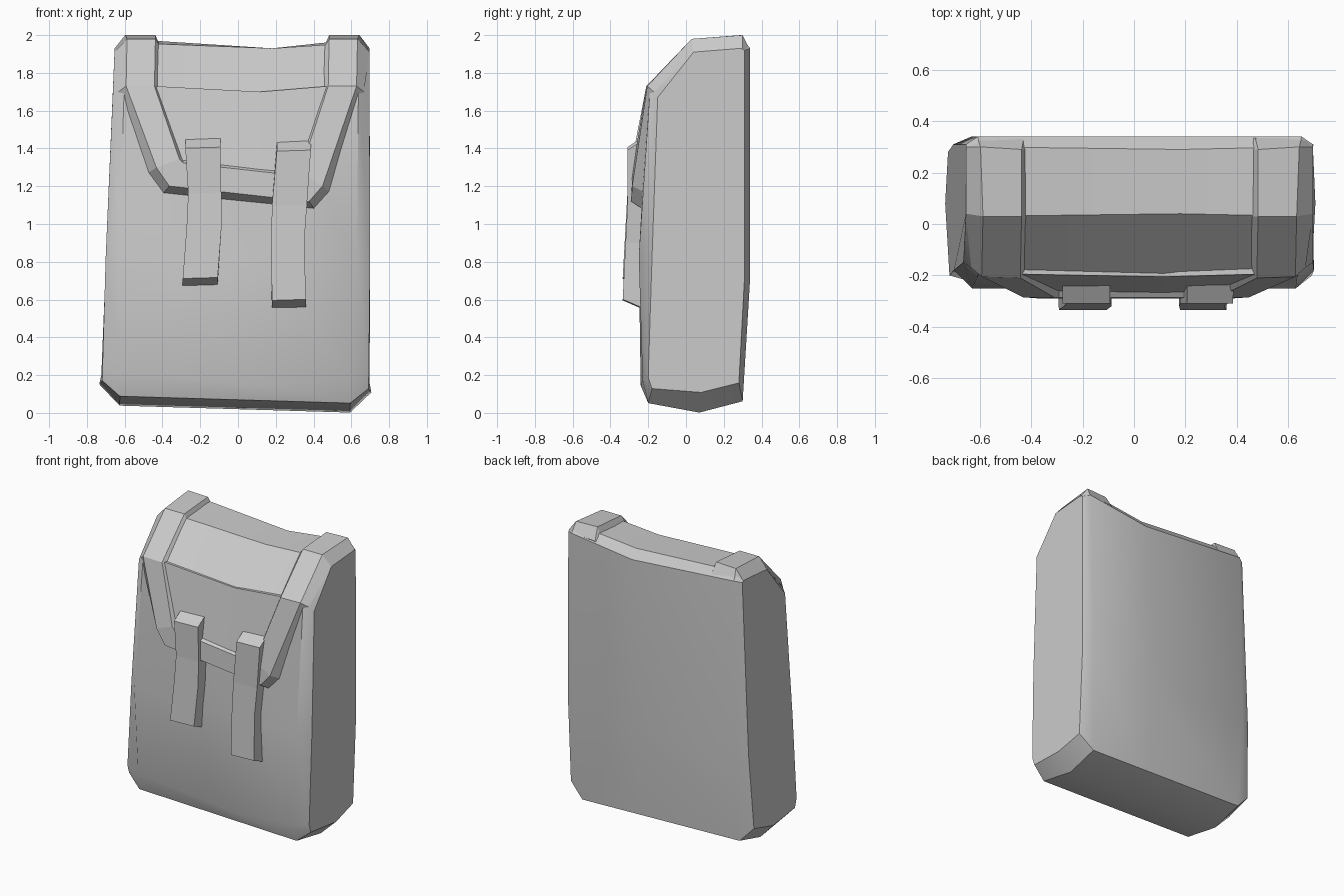
import bpy
import bmesh
import math
from mathutils import Vector

default_cube = bpy.data.objects.get("Cube")
if default_cube:
    bpy.data.objects.remove(default_cube, do_unlink=True)

grey = bpy.data.materials.new("plain grey")
grey.use_nodes = True
grey.diffuse_color = (0.6, 0.6, 0.6, 1)
grey.node_tree.nodes["Principled BSDF"].inputs["Base Color"].default_value = grey.diffuse_color


def lean(point, slope, limit):
    """Handmade skew: tilt everything below the limit height, lean the top to one side."""
    x, y, z = point
    tilted = z - slope * x if z < limit else z
    return Vector((x + (z - 0.85) * 0.02, y, tilted))


def mirrored(ring):
    return [(-x, y, z) for x, y, z in ring]


def loft(name, rings, slope=0.0, limit=0.0, smooth_angle=None):
    """Skin a row of closed rings and cap both ends."""
    bm = bmesh.new()
    rows = [[bm.verts.new(lean(p, slope, limit)) for p in ring] for ring in rings]
    count = len(rows[0])
    for first, second in zip(rows, rows[1:]):
        for i in range(count):
            j = (i + 1) % count
            bm.faces.new((first[i], first[j], second[j], second[i]))
    bm.faces.new(rows[0])
    bm.faces.new(rows[-1])
    bmesh.ops.recalc_face_normals(bm, faces=bm.faces)
    mesh = bpy.data.meshes.new(name)
    bm.to_mesh(mesh)
    bm.free()
    mesh.materials.append(grey)
    obj = bpy.data.objects.new(name, mesh)
    bpy.context.collection.objects.link(obj)
    if smooth_angle:
        bpy.ops.object.select_all(action="DESELECT")
        obj.select_set(True)
        bpy.context.view_layer.objects.active = obj
        bpy.ops.object.shade_smooth_by_angle(angle=math.radians(smooth_angle))
    return obj


# Bag body: rings run around front, bottom, back and top
side_ring = [
    (0.705, -0.2, 0.21), (0.705, -0.18, 0.15), (0.72, 0.08, 0.13),
    (0.71, 0.28, 0.18), (0.7, 0.31, 0.72), (0.675, 0.31, 1.92),
    (0.675, 0.29, 1.93), (0.675, 0.04, 1.91), (0.68, -0.15, 1.67),
    (0.7, -0.18, 0.82),
]
edge_ring = [
    (0.6, -0.23, 0.19), (0.61, -0.2, 0.07), (0.61, 0.07, 0.02),
    (0.61, 0.3, 0.08), (0.63, 0.34, 0.72), (0.63, 0.34, 1.93),
    (0.62, 0.3, 1.98), (0.62, 0.03, 1.96), (0.62, -0.19, 1.72),
    (0.63, -0.25, 0.83),
]
middle_ring = [
    (0.16, -0.24, 0.15), (0.16, -0.2, 0.07), (0.16, 0.07, 0.02),
    (0.16, 0.3, 0.08), (0.16, 0.34, 0.72), (0.16, 0.34, 1.87),
    (0.16, 0.29, 1.93), (0.16, 0.04, 1.93), (0.16, -0.2, 1.69),
    (0.16, -0.25, 0.83),
]
loft("bag_body",
     [mirrored(side_ring), mirrored(edge_ring), middle_ring, edge_ring, side_ring],
     slope=0.03, limit=0.5, smooth_angle=30)

# Flap rim: raised border, from the back over the top and round the lip
rim_half = [
    [(0.65, 0.325, 1.9), (0.63, 0.335, 1.93), (0.45, 0.335, 1.92), (0.43, 0.33, 1.9)],
    [(0.675, 0.3, 1.93), (0.62, 0.3, 2.0), (0.46, 0.29, 2.0), (0.43, 0.29, 1.93)],
    [(0.675, 0.04, 1.91), (0.61, 0.03, 1.98), (0.46, 0.03, 1.98), (0.43, 0.03, 1.93)],
    [(0.65, -0.17, 1.7), (0.61, -0.205, 1.73), (0.46, -0.21, 1.73), (0.44, -0.18, 1.72)],
    [(0.48, -0.22, 1.22), (0.44, -0.285, 1.25), (0.32, -0.285, 1.31), (0.31, -0.25, 1.33)],
    [(0.4, -0.225, 1.12), (0.37, -0.29, 1.16), (0.3, -0.285, 1.29), (0.3, -0.25, 1.31)],
]
loft("flap_rim",
     [mirrored(ring) for ring in rim_half] + rim_half[::-1],
     slope=0.11, limit=1.5)

# Flap panel: slightly sunken field inside the rim
panel_edge = [(0.46, -0.195, 1.73), (0.34, -0.262, 1.29), (0.34, -0.2, 1.29), (0.46, -0.12, 1.73)]
panel_fold = [(0.1, -0.205, 1.7), (0.1, -0.268, 1.29), (0.1, -0.2, 1.29), (0.1, -0.12, 1.7)]
loft("flap_panel", [mirrored(panel_edge), panel_fold, panel_edge], slope=0.11, limit=1.5)


# Closing straps: bent bars, each station giving left, right, front, back and height
def strap(name, stations):
    rings = []
    for left, right, front, z, rise in stations:
        back = -0.22
        rings.append([(left, front, z), (right, front, z),
                      (right, back, z + rise), (left, back, z + rise)])
    loft(name, rings, slope=-0.03, limit=3.0)


strap("right_strap", [
    (-0.29, -0.105, -0.31, 1.41, 0.06),
    (-0.27, -0.095, -0.31, 1.17, 0),
    (-0.275, -0.09, -0.32, 0.99, 0),
    (-0.29, -0.105, -0.335, 0.72, -0.05),
])
strap("left_strap", [
    (0.195, 0.375, -0.31, 1.38, 0.06),
    (0.175, 0.36, -0.31, 1.09, 0),
    (0.175, 0.35, -0.32, 0.89, 0),
    (0.185, 0.365, -0.335, 0.59, -0.05),
])
